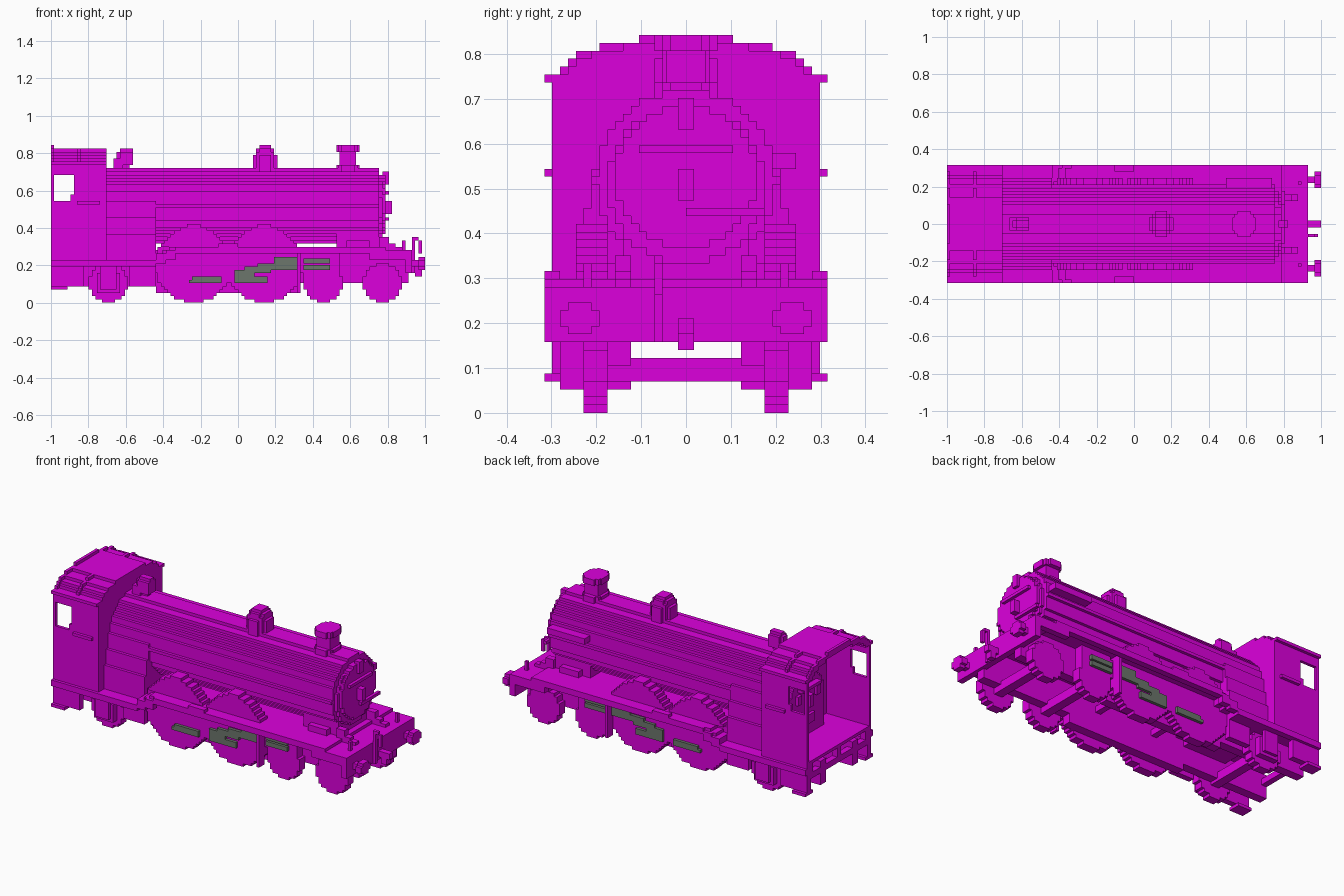
import bpy, bmesh, math

cube = bpy.data.objects.get("Cube")
if cube:
    bpy.data.objects.remove(cube)

U = 2 / 114  # edge of one block


def material(name, rgb):
    m = bpy.data.materials.new(name)
    m.use_nodes = True
    m.diffuse_color = (*rgb, 1)
    m.node_tree.nodes["Principled BSDF"].inputs["Base Color"].default_value = (*rgb, 1)
    return m


MAGENTA = material("magenta paint", (0.72, 0, 0.72))
GREY = material("grey steel", (0.15, 0.18, 0.15))


def finish(name, bm, mat=MAGENTA):
    bmesh.ops.recalc_face_normals(bm, faces=bm.faces)
    bmesh.ops.scale(bm, vec=(U, U, U), verts=bm.verts)
    mesh = bpy.data.meshes.new(name)
    bm.to_mesh(mesh)
    bm.free()
    mesh.materials.append(mat)
    ob = bpy.data.objects.new(name, mesh)
    bpy.context.collection.objects.link(ob)
    return ob


def add_box(bm, x0, x1, y0, y1, z0, z1):
    geo = bmesh.ops.create_cube(bm, size=1)["verts"]
    bmesh.ops.scale(bm, vec=(x1 - x0, y1 - y0, z1 - z0), verts=geo)
    bmesh.ops.translate(bm, vec=((x0 + x1) / 2, (y0 + y1) / 2, (z0 + z1) / 2), verts=geo)


def boxes(name, items, mirror=False, mat=MAGENTA):
    bm = bmesh.new()
    for x0, x1, y0, y1, z0, z1 in items:
        add_box(bm, x0, x1, y0, y1, z0, z1)
        if mirror:
            add_box(bm, x0, x1, -y1, -y0, z0, z1)
    return finish(name, bm, mat)


def add_stepped(bm, axis, mid, rows, base, a, b):
    """Extrude a stepped symmetric outline (half widths per row) from a to b."""
    side = []
    for i, w in enumerate(rows):
        for z in (base + i, base + i + 1):
            if side and side[-1] == (w, z):
                continue
            side.append((w, z))
    outline = side + [(-w, z) for w, z in reversed(side)]
    place = {"x": lambda u, v, t: (t, mid + u, v),
             "y": lambda u, v, t: (mid + u, t, v)}[axis]
    face = bm.faces.new([bm.verts.new(place(u, v, a)) for u, v in outline])
    out = bmesh.ops.extrude_face_region(bm, geom=[face])["geom"]
    verts = [g for g in out if isinstance(g, bmesh.types.BMVert)]
    shift = (b - a, 0, 0) if axis == "x" else (0, b - a, 0)
    bmesh.ops.translate(bm, vec=shift, verts=verts)


def disc_rows(r):
    """Half widths of a block circle, bottom to top."""
    return [max(1, round(math.sqrt(r * r - (i + 0.5 - r) ** 2))) for i in range(round(2 * r))]


def stepped(name, mid, rows, base, a, b):
    bm = bmesh.new()
    add_stepped(bm, "x", mid, rows, base, a, b)
    return finish(name, bm)


def side_discs(name, xs, rows, base, a, b):
    """Stepped discs on both sides of the frame."""
    bm = bmesh.new()
    for x in xs:
        for s in (1, -1):
            add_stepped(bm, "y", x, rows, base, s * a, s * b)
    return finish(name, bm)


# Boiler, firebox and smokebox
stepped("boiler", 0, disc_rows(11.5), 18, -41, 43)
stepped("firebox", 0, [14] * 8 + [13] * 5 + [12] * 5, 13, -40, -25)
stepped("smokebox_door", 0, disc_rows(9), 21, 43, 45)
stepped("smokebox_rim", 0, disc_rows(10), 19, 43, 44)
boxes("smokebox_saddle", [(30, 43, -8, 8, 16, 21), (33, 40, -10, 10, 16, 19)])
boxes("door_fittings", [(45, 46, -6, 6, 33, 34), (45, 46, 0, 10, 25, 26),
                        (45, 47, -1, 1, 27, 31), (44, 46, -1, 1, 36, 40)])
boxes("ejector", [(28, 42, 11, 14, 31, 33)])

# Chimney, dome and safety valve
boxes("chimney", [(30, 37, -2, 2, 46, 48), (31.5, 35.5, -4, 4, 46, 48),
                  (30.5, 36.5, -3, 3, 46, 48), (31, 36, -2.5, 2.5, 40, 46),
                  (30, 37, -2, 2, 40, 42), (30.5, 36.5, -3, 3, 40, 42),
                  (31.5, 35.5, -4, 4, 40, 42)])
boxes("steam_dome", [(4.5, 12, -2, 2, 40, 45), (6.5, 10, -4, 4, 40, 45),
                     (5.5, 11, -3, 3, 40, 46), (5.5, 11, -2, 2, 46, 47),
                     (6.5, 10, -3, 3, 46, 47), (6.5, 10, -2, 2, 47, 48)])
boxes("safety_valve", [(-38, -35, -2, 2, 41, 44), (-36, -32, -2, 2, 42, 46),
                       (-37, -36, -1, 1, 44, 46), (-36, -32, -1, 1, 46, 47),
                       (-35, -33, -1, 1, 40, 42)])

# Cab walls around the side windows, and a handrail below each
boxes("cab_sides", [(-57, -40, 16, 17, 11, 31), (-57, -56, 16, 17, 31, 39),
                    (-50, -40, 16, 17, 31, 39), (-57, -40, 16, 17, 39, 43),
                    (-51, -50, 16, 17, 31, 33)], True)
boxes("cab_handrails", [(-49, -42, 17, 18, 30, 31)], True)
roof_rows = [17, 15, 14, 12, 8]
rib_rows = [18, 16, 15, 14, 11, 6]
stepped("cab_front", 0, [17] * 31 + roof_rows, 11, -41, -40)


def arch(name, a, b, rows, thick):
    items = []
    for i, w in enumerate(rows):
        inner = max(0, rows[i + 1] - thick) if i + 1 < len(rows) else 0
        items.append((a, b, inner, w, 42 + i, 43 + i))
    return boxes(name, items, True)


arch("cab_roof", -57, -40, roof_rows, 1)
arch("rear_roof_rib", -57, -56, rib_rows, 2)
arch("middle_roof_rib", -49, -48, rib_rows[:-1], 2)
boxes("roof_gutters", [(-57, -40, 16, 18, 42, 43)], True)

# Cab interior
stepped("backhead", 0, disc_rows(9), 18, -45, -41)
boxes("backhead_base", [(-45, -41, -9, 9, 14, 24)])
boxes("cab_controls", [(-47, -45, -5, 5, 31, 32), (-47, -45, -1, 1, 25, 29),
                       (-46, -45, 4, 6, 27, 30), (-46, -45, -6, -4, 27, 30),
                       (-46, -45, -3, 3, 19, 22)])
boxes("cab_floor", [(-57, -40, -17, 17, 14, 15)])
boxes("rear_beam", [(-57, -55, -17, 17, 9, 11), (-57, -55, -1, 1, 11, 14),
                    (-57, -55, 14, 17, 11, 14), (-57, -55, -17, -14, 11, 14)])

# Running boards: low at the rear, raised over the drivers
boxes("running_board", [(-40, -25, -17, 17, 11, 13), (-25, -22, -17, 17, 13, 15),
                        (-23, -20, -17, 17, 14, 16), (-21, 45, -17, 17, 16, 17),
                        (45, 53, -18, 18, 15, 16)])
boxes("valances", [(-57, -25, 17, 18, 11, 13), (-25, -22, 16, 18, 12, 15),
                   (-22, -19, 16, 18, 13, 16), (-19, 45, 16, 18, 15, 17),
                   (40, 51, 16, 18, 13, 16)], True)
boxes("board_steps", [(-6, 0, 16, 18, 17, 18)], True)

# Frames, wheels and splashers
boxes("main_frames", [(-57, -25, 7, 10, 5, 13), (-25, 19, 7, 10, 3, 16),
                      (19, 52, 7, 10, 6, 16)], True)
boxes("front_frame_tops", [(43, 46, 7, 9, 16, 20), (46, 48, 7, 9, 16, 18),
                           (48, 50, 7, 9, 16, 17)], True)
boxes("rear_skirts", [(-57, -47, 15, 17, 5, 11), (-33, -25, 12, 14, 5, 11)], True)
small = [-39.5, 26, 44]
drivers = [-13.5, 8]
side_discs("small_wheels", small, disc_rows(6), 0, 10, 13)
side_discs("driving_wheels", drivers, disc_rows(12)[:17], 0, 10, 13)
side_discs("splashers", drivers, [10, 9, 8, 7, 6, 4, 2], 17, 10, 14)
boxes("axles", [(x - 1.5, x + 1.5, -10, 10, 4, 7) for x in small]
      + [(x - 1, x + 1, -10, 10, 10, 12) for x in drivers])
boxes("axle_boxes", [(-43, -36, 13, 15, 3, 9), (-42, -37, 15, 16, 4, 11)], True)
boxes("cylinders", [(20, 31, 10, 13, 7, 16)], True)

# Side rods and motion
boxes("connecting_rods", [(-15, -5, 13, 14, 6, 7), (-14, -5, 13, 14, 7, 8),
                          (-1, 9, 13, 14, 6, 8), (-1, 5, 13, 14, 8, 10),
                          (2, 10, 13, 14, 9, 11), (6, 18, 13, 14, 10, 12),
                          (11, 18, 13, 14, 12, 14), (20, 28, 13, 14, 10, 11.5),
                          (20, 28, 13, 14, 12, 13.5)], True, GREY)

# Hanging steps
boxes("cab_steps", [(-57, -52, 14, 18, 4, 5)], True)
boxes("middle_steps", [(18, 19, 13, 16, 3, 16)], True)

# Buffer beam, buffers, coupling and brake pipe
boxes("buffer_beam", [(51, 53, -18, 18, 9, 16)])
boxes("buffers", [(53, 55, 12.5, 14.5, 11, 13), (55, 57, 11, 16, 11, 13),
                  (55, 57, 12, 15, 10, 14)], True)
boxes("coupling", [(53, 57, -1, 1, 10, 12), (54, 56, -1, 1, 8, 10)])
boxes("brake_pipe", [(53, 54, -4, -3, 9, 20), (53, 55, -4, -3, 19, 20),
                     (55, 56, -4, -3, 15, 19)])
boxes("lamp_irons", [(50, 51, 12, 13, 16, 19)], True)
